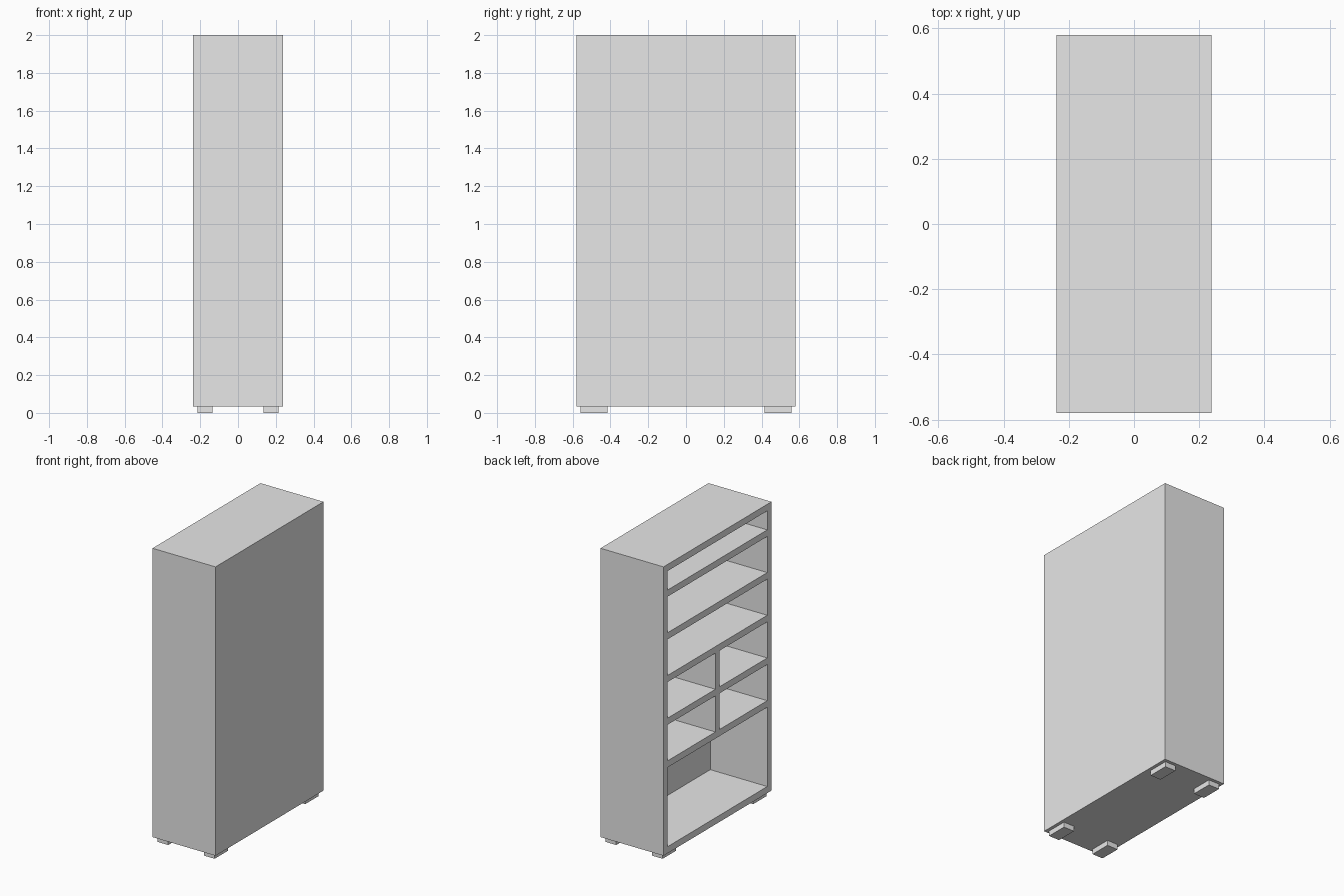
import bpy

cube = bpy.data.objects.get("Cube")
if cube:
    bpy.data.objects.remove(cube, do_unlink=True)

grey = bpy.data.materials.new("light_grey")
grey.use_nodes = True
colour = (0.8, 0.8, 0.8, 1)
grey.diffuse_color = colour
grey.node_tree.nodes["Principled BSDF"].inputs["Base Color"].default_value = colour


def box(name, x, y, z):
    """Add a flat-sided box from (low, high) ranges on each axis."""
    spans = (x, y, z)
    bpy.ops.mesh.primitive_cube_add(size=1, location=[(a + b) / 2 for a, b in spans])
    obj = bpy.context.object
    obj.name = name
    obj.scale = [b - a for a, b in spans]
    bpy.ops.object.transform_apply(location=False, rotation=False, scale=True)
    obj.data.materials.append(grey)
    return obj


# Overall sizes; the open side of the bookcase faces -x
W, D, H = 0.237, 0.58, 2.0
FOOT, T = 0.035, 0.045
inner_y = (-D + T, D - T)
inner_x = (-W, W - T)

# Outer case
box("top_panel", (-W, W), (-D, D), (H - T, H))
box("bottom_panel", (-W, W), (-D, D), (FOOT, FOOT + T))
box("back_panel", (W - T, W), (-D, D), (FOOT + T, H - T))
for side, y in (("front", (-D, -D + T)), ("rear", (D - T, D))):
    box(side + "_side_panel", inner_x, y, (FOOT + T, H - T))

# Evenly spaced shelves, leaving a double-height bay at the bottom
tops = [0.083 + 0.2905 * k for k in range(2, 7)]
for i, top in enumerate(tops):
    box(f"shelf_{i + 1}", inner_x, inner_y, (top - T, top))

# Central dividers in the two bays above the lowest shelf
for i in range(2):
    box(f"divider_{i + 1}", inner_x, (-T / 2, T / 2), (tops[i], tops[i + 1] - T))

# Four feet, inset from the corners
for sx, x in (("left", (0.135, 0.215)), ("right", (-0.215, -0.135))):
    for sy, y in (("front", (-0.558, -0.415)), ("back", (0.415, 0.558))):
        box(f"{sy}_{sx}_foot", x, y, (0, FOOT))
